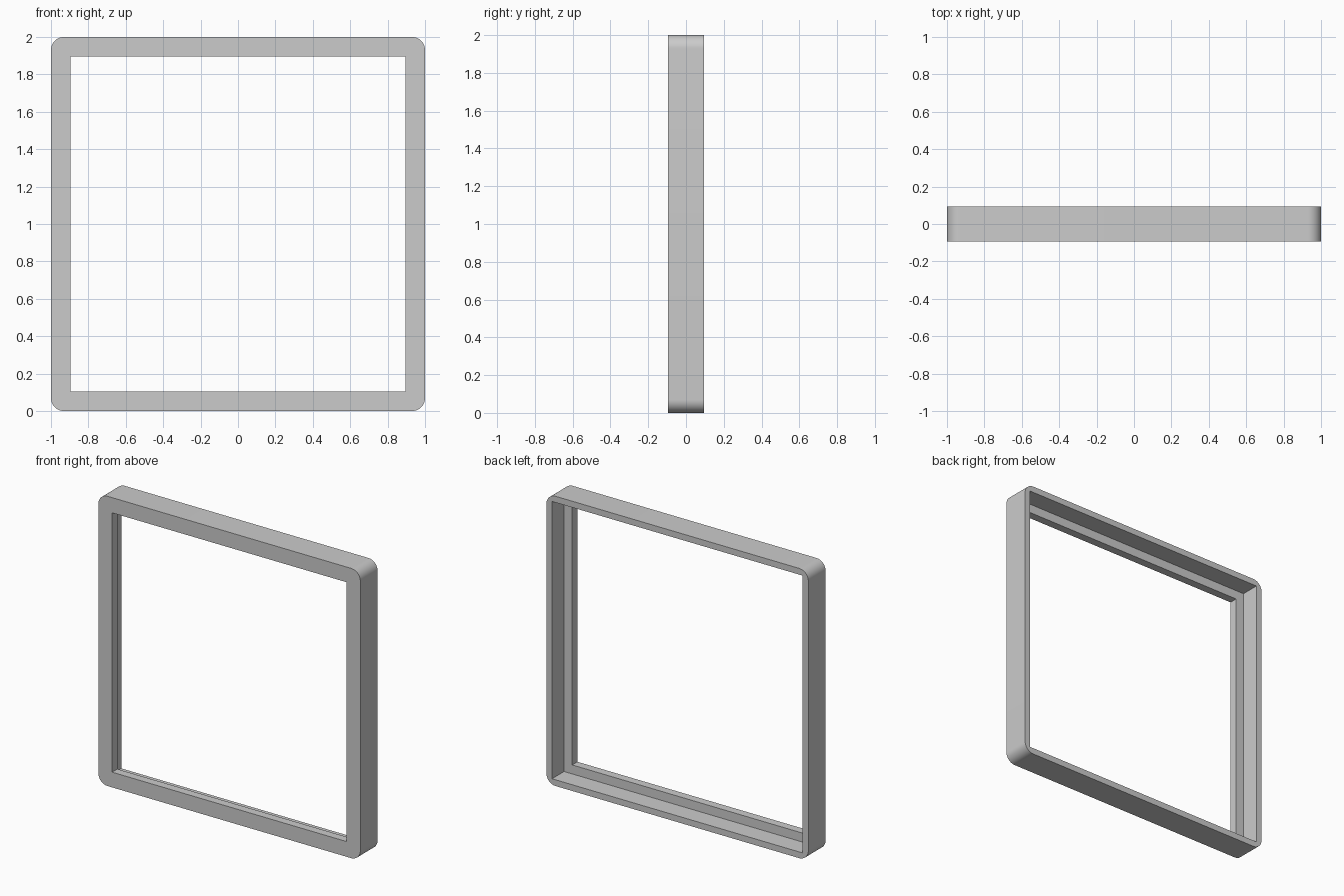
import bpy, bmesh
from math import sin, cos, pi, radians

if "Cube" in bpy.data.objects:
    bpy.data.objects.remove(bpy.data.objects["Cube"])

CZ = 1.0                      # centre height of the frame
Y_FRONT, Y_STEP, Y_BACK = -0.094, -0.037, 0.094
OUTER, REBATE, OPENING = 1.0, 0.957, 0.895   # half widths
RADIUS, SEG = 0.07, 12

bm = bmesh.new()
SIGNS = [(1, 1), (-1, 1), (-1, -1), (1, -1)]


def ring(half, y, radius=0.0):
    """Square loop as four corners, each a list of vertices (an arc if rounded)."""
    corners = []
    for i, (sx, sz) in enumerate(SIGNS):
        n = SEG if radius else 0
        c = half - radius
        corner = []
        for k in range(n + 1):
            a = i * pi / 2 + (k / n * pi / 2 if n else 0)
            corner.append(bm.verts.new((sx * c + radius * cos(a), y,
                                        CZ + sz * c + radius * sin(a))))
        corners.append(corner)
    return corners


def bridge(a, b):
    """Join two loops; a rounded corner fans onto a sharp one."""
    for i in range(4):
        ca, cb, j = a[i], b[i], (i + 1) % 4
        for k in range(len(ca) - 1):
            end = [cb[k + 1], cb[k]] if len(cb) > 1 else [cb[0]]
            bm.faces.new([ca[k], ca[k + 1]] + end)
        bm.faces.new([ca[-1], a[j][0], b[j][0], cb[-1]])


# Cross-section loops: outer wall, front face, lip, step, rebate wall, back rim
outer_front = ring(OUTER, Y_FRONT, RADIUS)
outer_back = ring(OUTER, Y_BACK, RADIUS)
lip_front = ring(OPENING, Y_FRONT)
lip_back = ring(OPENING, Y_STEP)
rebate_front = ring(REBATE, Y_STEP)
rebate_back = ring(REBATE, Y_BACK)

bridge(outer_front, outer_back)
bridge(outer_front, lip_front)
bridge(lip_front, lip_back)
bridge(rebate_front, lip_back)
bridge(rebate_front, rebate_back)
bridge(outer_back, rebate_back)
bmesh.ops.recalc_face_normals(bm, faces=bm.faces)

mesh = bpy.data.meshes.new("picture_frame")
bm.to_mesh(mesh)
bm.free()
frame = bpy.data.objects.new("picture_frame", mesh)
bpy.context.collection.objects.link(frame)

# Smooth rounded corners, sharp edges elsewhere
bpy.context.view_layer.objects.active = frame
frame.select_set(True)
bpy.ops.object.shade_smooth_by_angle(angle=radians(30))
